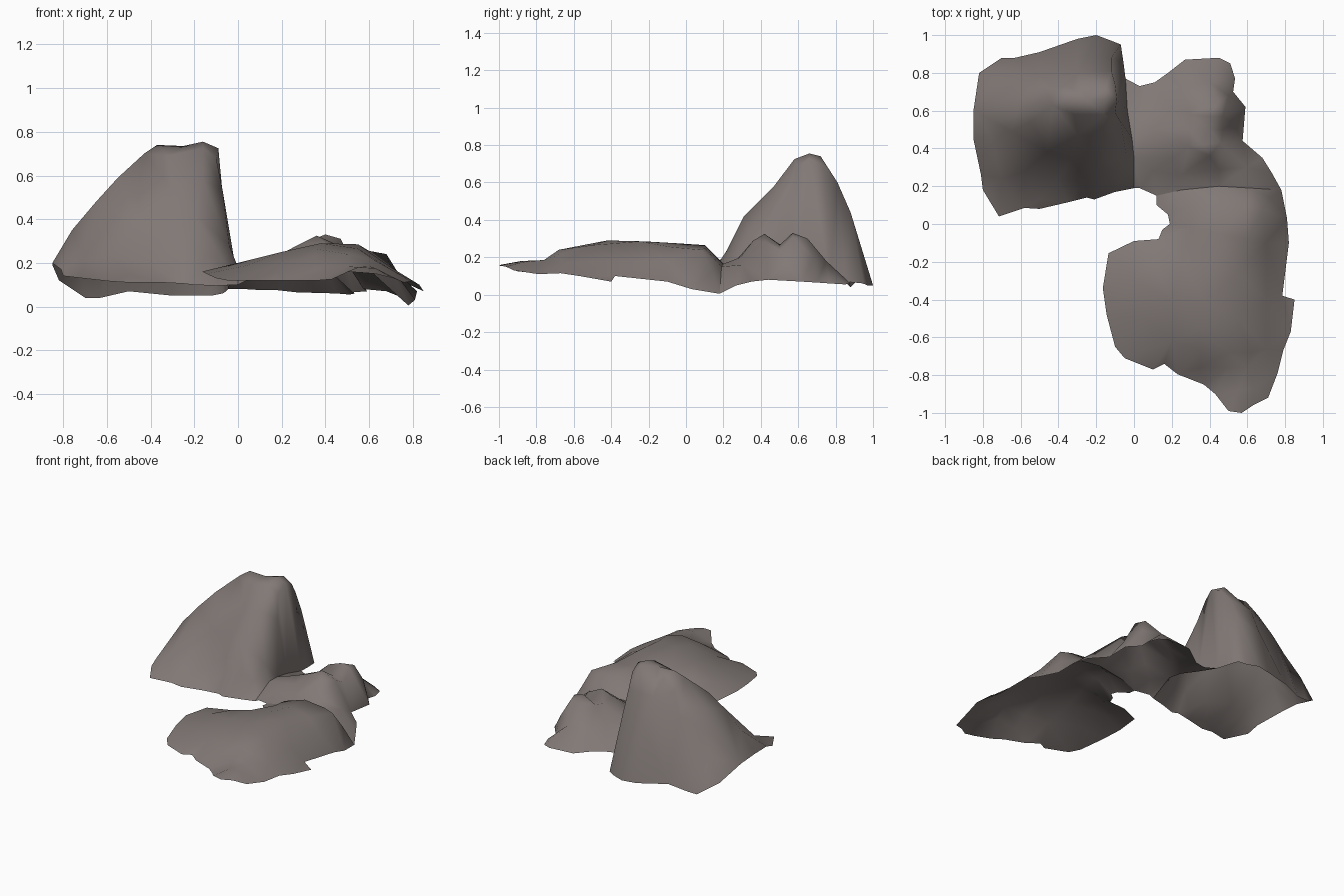
import bpy
from mathutils import Vector
from mathutils.geometry import delaunay_2d_cdt

rock = bpy.data.materials.new("warm_grey_rock")
rock.diffuse_color = (0.22, 0.19, 0.18, 1)


def rock_sheet(name, rim, crests):
    """Open rock surface: a rim outline triangulated through its crest points."""
    pts = rim + crests
    n = len(rim)
    loop = [(i, (i + 1) % n) for i in range(n)]
    flat = [Vector(p[:2]) for p in pts]
    co, _, faces, origins, _, _ = delaunay_2d_cdt(flat, loop, [list(range(n))], 1, 1e-5)
    verts = [(c.x, c.y, pts[o[0]][2] if o else 0.15) for c, o in zip(co, origins)]
    tris = []
    for f in faces:
        a, b, c = (co[i] for i in f[:3])
        up = (b - a).cross(c - a) > 0
        tris.append(list(f) if up else list(f)[::-1])
    me = bpy.data.meshes.new(name)
    me.from_pydata(verts, [], tris)
    me.materials.append(rock)
    me.shade_smooth()
    ob = bpy.data.objects.new(name, me)
    bpy.context.collection.objects.link(ob)
    return ob


# Shared seams: foot of the mound's steep wall, and the valley before the slab
wall_foot = [(0, .19, .1), (0, .35, .18), (-.01, .45, .17), (-.035, .6, .13), (-.045, .77, .08)]
valley = [(.12, .15, .13), (.25, .18, .15), (.45, .2, .165), (.62, .19, .15), (.78, .18, .005)]

# Tall mound
mound_rim = wall_foot + [
    (-.055, .85, .07), (-.07, .95, .06), (-.12, .97, .05), (-.2, 1, .05), (-.3, .98, .05),
    (-.5, .91, .07), (-.63, .88, .04), (-.7, .88, .04), (-.82, .8, .12), (-.85, .6, .19),
    (-.85, .45, .2), (-.81, .26, .17), (-.8, .18, .14), (-.715, .04, .13), (-.58, .085, .115),
    (-.5, .08, .11), (-.35, .115, .11), (-.25, .14, .105), (-.21, .13, .1), (-.1, .17, .095)]
mound_crests = [
    (-.37, .66, .74), (-.25, .66, .735), (-.16, .66, .755), (-.09, .66, .725), (-.43, .63, .7),
    (-.32, .58, .69), (-.16, .58, .725), (-.1, .59, .68), (-.15, .72, .74), (-.33, .72, .7),
    (-.1, .74, .69), (-.42, .73, .63), (-.3, .8, .59), (-.12, .81, .6), (-.3, .89, .38),
    (-.12, .88, .44), (-.5, .78, .49), (-.65, .72, .43), (-.73, .78, .27), (-.55, .54, .59),
    (-.65, .49, .48), (-.76, .47, .35), (-.6, .65, .53), (-.3, .47, .54), (-.16, .47, .58),
    (-.33, .34, .37), (-.2, .31, .42), (-.07, .54, .53), (-.055, .45, .4), (-.04, .36, .28),
    (-.46, .38, .4), (-.58, .28, .23), (-.7, .24, .21), (-.4, .24, .2), (-.25, .22, .24),
    (-.14, .24, .23), (-.06, .27, .2), (-.5, .13, .145), (-.32, .16, .145)]
rock_sheet("tall_mound", mound_rim, mound_crests)

# Humped saddle joining the mound to the slab
saddle_rim = [(.03, .19, .115)] + valley + [
    (.73, .27, .05), (.68, .35, .07), (.575, .44, .08), (.59, .62, .07), (.525, .7, .065),
    (.535, .77, .06), (.51, .85, .055), (.45, .88, .06), (.27, .87, .065), (.18, .8, .075),
    (.11, .75, .075), (.03, .73, .08)] + wall_foot[::-1]
saddle_crests = [
    (.36, .42, .325), (.29, .41, .29), (.4, .36, .29), (.4, .5, .265), (.29, .5, .27),
    (.4, .57, .33), (.3, .58, .29), (.45, .65, .3), (.47, .57, .31), (.46, .43, .28),
    (.47, .5, .24), (.2, .6, .2), (.1, .5, .19), (.04, .55, .15), (.25, .72, .16),
    (.4, .75, .18), (.5, .68, .2), (.53, .53, .17), (.2, .35, .21), (.25, .26, .175),
    (.1, .28, .16), (.45, .29, .2), (.6, .3, .16)]
rock_sheet("humped_saddle", saddle_rim, saddle_crests)

# Broad low slab
slab_rim = valley[::-1] + [
    (.12, .1, .135), (.18, .05, .14), (.19, 0, .145), (.15, -.03, .145), (.13, -.08, .145),
    (0, -.09, .145), (-.135, -.155, .15), (-.165, -.34, .16), (-.145, -.48, .15),
    (-.1, -.65, .13), (-.05, -.71, .12), (.1, -.77, .12), (.16, -.74, .12), (.23, -.795, .12),
    (.37, -.85, .12), (.43, -.9, .125), (.5, -.99, .16), (.57, -1, .155), (.63, -.96, .15),
    (.71, -.92, .13), (.76, -.79, .11), (.79, -.67, .115), (.83, -.57, .1), (.85, -.4, .07),
    (.785, -.38, .1), (.82, -.1, .07), (.81, .03, .03)]
slab_crests = [
    (.3, .09, .22), (.45, .1, .265), (.6, .1, .25), (.68, .08, .24), (.72, .14, .13),
    (.3, -.02, .23), (.45, -.05, .275), (.6, -.08, .255), (.4, -.22, .285), (.55, -.25, .285),
    (.7, -.1, .18), (.25, -.2, .255), (.1, -.2, .215), (0, -.3, .2), (.2, -.4, .25),
    (.38, -.42, .29), (.35, -.55, .265), (.55, -.5, .265), (.7, -.4, .18), (.05, -.5, .19),
    (.2, -.62, .2), (.35, -.67, .23), (.5, -.68, .24), (.62, -.68, .215), (.7, -.66, .17),
    (.35, -.76, .17), (.5, -.76, .185), (.6, -.76, .185), (.55, -.88, .18), (.63, -.87, .175)]
rock_sheet("broad_slab", slab_rim, slab_crests)
